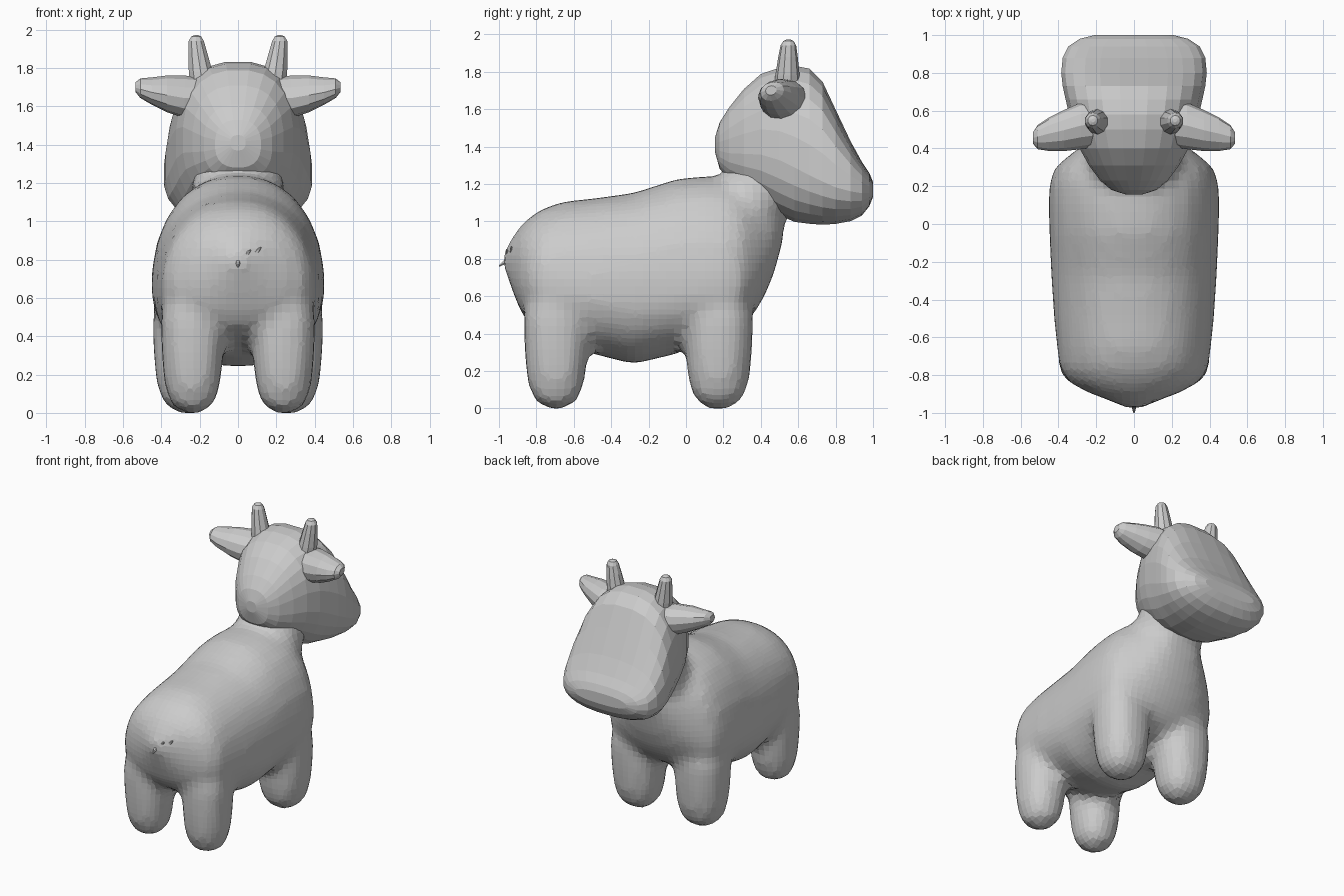
import bpy, bmesh
from math import cos, sin, pi, copysign
from mathutils import Vector

X, Y, Z = Vector((1, 0, 0)), Vector((0, 1, 0)), Vector((0, 0, 1))


def ring(c, u, v, hu, up, down=None, n=2.0, seg=24):
    """Superellipse cross-section; upper and lower heights may differ."""
    down = up if down is None else down
    pts = []
    for i in range(seg):
        a = 2 * pi * (i + 0.5) / seg
        ca = copysign(abs(cos(a)) ** (2 / n), cos(a))
        sa = copysign(abs(sin(a)) ** (2 / n), sin(a))
        pts.append(Vector(c) + u * hu * ca + v * (up if sa > 0 else down) * sa)
    return pts


def loft(bm, rings):
    rows = [[bm.verts.new(p) for p in r] for r in rings]
    faces = [bm.faces.new(rows[0]), bm.faces.new(rows[-1])]
    for a, b in zip(rows, rows[1:]):
        for i in range(len(a)):
            j = (i + 1) % len(a)
            faces.append(bm.faces.new((a[i], a[j], b[j], b[i])))
    bmesh.ops.recalc_face_normals(bm, faces=faces)


def finish(bm, name, voxel=0, smooth=0):
    me = bpy.data.meshes.new(name)
    bm.to_mesh(me)
    bm.free()
    ob = bpy.data.objects.new(name, me)
    bpy.context.collection.objects.link(ob)
    if voxel:
        m = ob.modifiers.new("fuse", 'REMESH')
        m.mode = 'VOXEL'
        m.voxel_size = voxel
        s = ob.modifiers.new("soften", 'SMOOTH')
        s.factor = 0.5
        s.iterations = smooth
    return ob


def along_y(sections, n):
    # each section: y, bottom, top, half width, height of widest point
    return [ring((0, y, m), X, Z, w, t - m, m - b, n) for y, b, t, w, m in sections]


# Torso, neck and four legs, fused into one skin
bm = bmesh.new()
loft(bm, along_y([
    (-0.98, 0.77, 0.82, 0.03, 0.79), (-0.94, 0.66, 0.90, 0.12, 0.78),
    (-0.89, 0.53, 0.97, 0.25, 0.72), (-0.84, 0.45, 1.02, 0.34, 0.68),
    (-0.77, 0.41, 1.07, 0.395, 0.65), (-0.65, 0.36, 1.11, 0.41, 0.63),
    (-0.50, 0.29, 1.125, 0.425, 0.63), (-0.28, 0.235, 1.155, 0.44, 0.63),
    (-0.05, 0.29, 1.23, 0.45, 0.64), (0.10, 0.36, 1.245, 0.455, 0.64),
    (0.22, 0.40, 1.24, 0.45, 0.64), (0.30, 0.44, 1.21, 0.42, 0.66),
    (0.36, 0.50, 1.18, 0.35, 0.72), (0.42, 0.60, 1.15, 0.27, 0.80),
    (0.47, 0.72, 1.12, 0.20, 0.90), (0.52, 0.90, 1.08, 0.11, 1.0)], 2.2))
axis = Vector((0, 0.57, 0.82))
across = Vector((0, 0.82, -0.57))
loft(bm, [ring(Vector((0, 0.355, 1.12)) + axis * d, X, across, w, h)
          for d, w, h in ((-0.22, 0.33, 0.24), (-0.1, 0.29, 0.225),
                          (0, 0.245, 0.215), (0.16, 0.24, 0.21))])
for side in (-1, 1):
    for cx, cy, rx, ry in ((0.26, 0.175, 0.177, 0.175), (0.238, -0.695, 0.157, 0.165)):
        loft(bm, [ring((side * cx, cy, z), X, Y, rx * s, ry * s, n=2.3)
                  for z, s in ((0, 0.35), (0.03, 0.62), (0.09, 0.84), (0.18, 0.96),
                               (0.32, 1.03), (0.48, 1.06), (0.6, 0.95), (0.7, 0.6))])
finish(bm, "body_and_legs", 0.042, 4)

# Head with a broad boxy muzzle
bm = bmesh.new()
loft(bm, along_y([
    (0.155, 1.37, 1.45, 0.04, 1.41), (0.18, 1.28, 1.53, 0.12, 1.40),
    (0.23, 1.22, 1.61, 0.18, 1.40), (0.31, 1.16, 1.71, 0.24, 1.41),
    (0.40, 1.10, 1.79, 0.29, 1.42), (0.50, 1.03, 1.825, 0.325, 1.40),
    (0.58, 0.995, 1.835, 0.345, 1.36), (0.66, 0.985, 1.82, 0.365, 1.31),
    (0.73, 0.98, 1.75, 0.38, 1.27), (0.80, 0.985, 1.60, 0.388, 1.23),
    (0.88, 1.00, 1.43, 0.38, 1.20), (0.94, 1.03, 1.32, 0.35, 1.18),
    (0.98, 1.08, 1.26, 0.29, 1.17), (1.00, 1.13, 1.21, 0.21, 1.17)], 2.5))
finish(bm, "head")

for side, label in ((-1, "left"), (1, "right")):
    # Ear: flat leaf pointing outwards
    bm = bmesh.new()
    u, v = Vector((0, 0.96, 0.28)), Vector((0, -0.28, 0.96))
    loft(bm, [ring((side * x, y, z), u, v, h, t, seg=12) for x, y, z, h, t in (
        (0.18, 0.53, 1.65, 0.12, 0.10), (0.28, 0.52, 1.65, 0.125, 0.11),
        (0.37, 0.495, 1.665, 0.11, 0.095), (0.45, 0.475, 1.68, 0.09, 0.07),
        (0.51, 0.46, 1.695, 0.065, 0.05), (0.535, 0.455, 1.70, 0.03, 0.025))])
    finish(bm, label + "_ear")

    # Horn: short blunt peg
    bm = bmesh.new()
    loft(bm, [ring((side * x, 0.54 + (z - 1.7) * 0.03, z), X, Y, r, r, seg=10)
              for x, z, r in ((0.175, 1.68, 0.075), (0.195, 1.78, 0.065), (0.21, 1.88, 0.052),
                              (0.218, 1.94, 0.042), (0.218, 1.965, 0.027), (0.217, 1.972, 0.01))])
    finish(bm, label + "_horn")

# Tail tuft: a few small spikes
bm = bmesh.new()
for base, tip in (((0, -0.90, 0.83), (0, -1.0, 0.76)),
                  ((0.01, -0.93, 0.79), (0.065, -0.96, 0.85)),
                  ((0.05, -0.92, 0.79), (0.12, -0.935, 0.865))):
    a, b = Vector(base), Vector(tip)
    d = (b - a).normalized()
    u = d.cross(X).normalized()
    loft(bm, [ring(a, u, d.cross(u), 0.035, 0.035, seg=6),
              ring(b, u, d.cross(u), 0.003, 0.003, seg=6)])
finish(bm, "tail_tuft")
